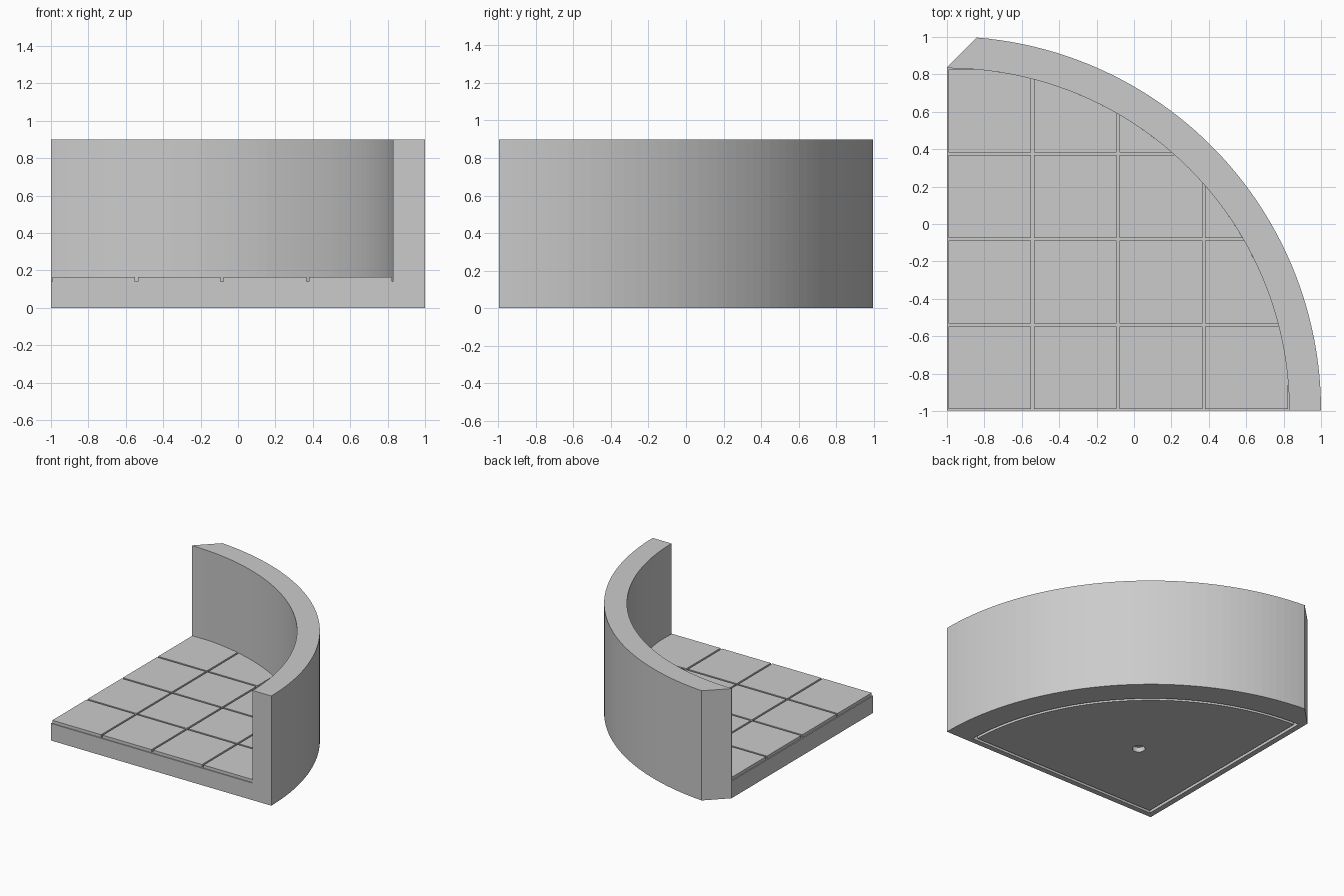
import bpy
import bmesh
from math import sin, cos, asin, acos, pi

cube = bpy.data.objects.get("Cube")
if cube:
    bpy.data.objects.remove(cube, do_unlink=True)

# Main sizes; the quarter circle is centred on the front left corner
CX, CY = -1.0, -0.997
R_OUT, R_IN = 2.0, 1.83
HEIGHT, BED, TILE_TOP = 0.9, 0.14, 0.165
GAP = 0.015
PITCH = R_IN / 4
SEGMENTS = 48

stone = bpy.data.materials.new("stone_grey")
stone.use_nodes = True
grey = (0.6, 0.6, 0.6, 1)
stone.diffuse_color = grey
stone.node_tree.nodes["Principled BSDF"].inputs["Base Color"].default_value = grey


def arc(radius, start, end, n=SEGMENTS):
    return [(radius * cos(start + (end - start) * i / n),
             radius * sin(start + (end - start) * i / n)) for i in range(n + 1)]


def sector(radius, inset=0.0):
    """Quarter disc whose straight sides are moved inward by inset."""
    a = asin(inset / radius)
    return [(inset, inset)] + arc(radius, a, pi / 2 - a)


def prisms(name, outlines, z0, z1):
    """One object made of upright prisms, outlines measured from the corner."""
    bm = bmesh.new()
    for outline in outlines:
        low = [bm.verts.new((CX + u, CY + v, z0)) for u, v in outline]
        high = [bm.verts.new((CX + u, CY + v, z1)) for u, v in outline]
        bm.faces.new(low[::-1])
        bm.faces.new(high)
        for i in range(len(low)):
            j = (i + 1) % len(low)
            bm.faces.new((low[i], low[j], high[j], high[i]))
    mesh = bpy.data.meshes.new(name)
    bm.to_mesh(mesh)
    bm.free()
    mesh.materials.append(stone)
    obj = bpy.data.objects.new(name, mesh)
    bpy.context.scene.collection.objects.link(obj)
    return obj


def combine(obj, tool, operation):
    """Apply a boolean and discard the tool."""
    mod = obj.modifiers.new("cut", 'BOOLEAN')
    mod.operation = operation
    mod.solver = 'EXACT'
    mod.object = tool
    bpy.context.view_layer.objects.active = obj
    bpy.ops.object.modifier_apply(modifier=mod.name)
    bpy.data.objects.remove(tool, do_unlink=True)


# Curved wall and floor bed in one block, with the slanted rear wall end
outline = [(0, 0)] + arc(R_OUT, 0, acos(0.16 / R_OUT)) + [(0, R_IN + 0.005)]
body = prisms("curved_wall_and_bed", [outline], 0, HEIGHT)
combine(body, prisms("room_cutter", [sector(R_IN, -0.1)], BED, HEIGHT + 0.1), 'DIFFERENCE')

# Underside recess, refilled by a smaller panel to leave a thin channel
RECESS = 0.04
combine(body, prisms("recess_cutter", [sector(1.785, 0.045)], -0.1, RECESS), 'DIFFERENCE')
panel = prisms("underside_panel", [sector(1.76, 0.07)], 0, RECESS)

# Round hole in the panel
hole = [(0.73 + x, 0.73 + y) for x, y in arc(0.048, 0, 2 * pi, 32)[:-1]]
combine(panel, prisms("hole_cutter", [hole], -0.1, RECESS + 0.1), 'DIFFERENCE')

# Square floor tiles trimmed to the curve of the wall
squares = []
for i in range(4):
    for j in range(4):
        u0, v0 = i * PITCH + GAP / 2, j * PITCH + GAP / 2
        u1, v1 = u0 + PITCH - GAP, v0 + PITCH - GAP
        squares.append([(u0, v0), (u1, v0), (u1, v1), (u0, v1)])
tiles = prisms("floor_tiles", [sector(R_IN)], BED - 0.005, TILE_TOP)
combine(tiles, prisms("tile_grid", squares, 0, HEIGHT), 'INTERSECT')
